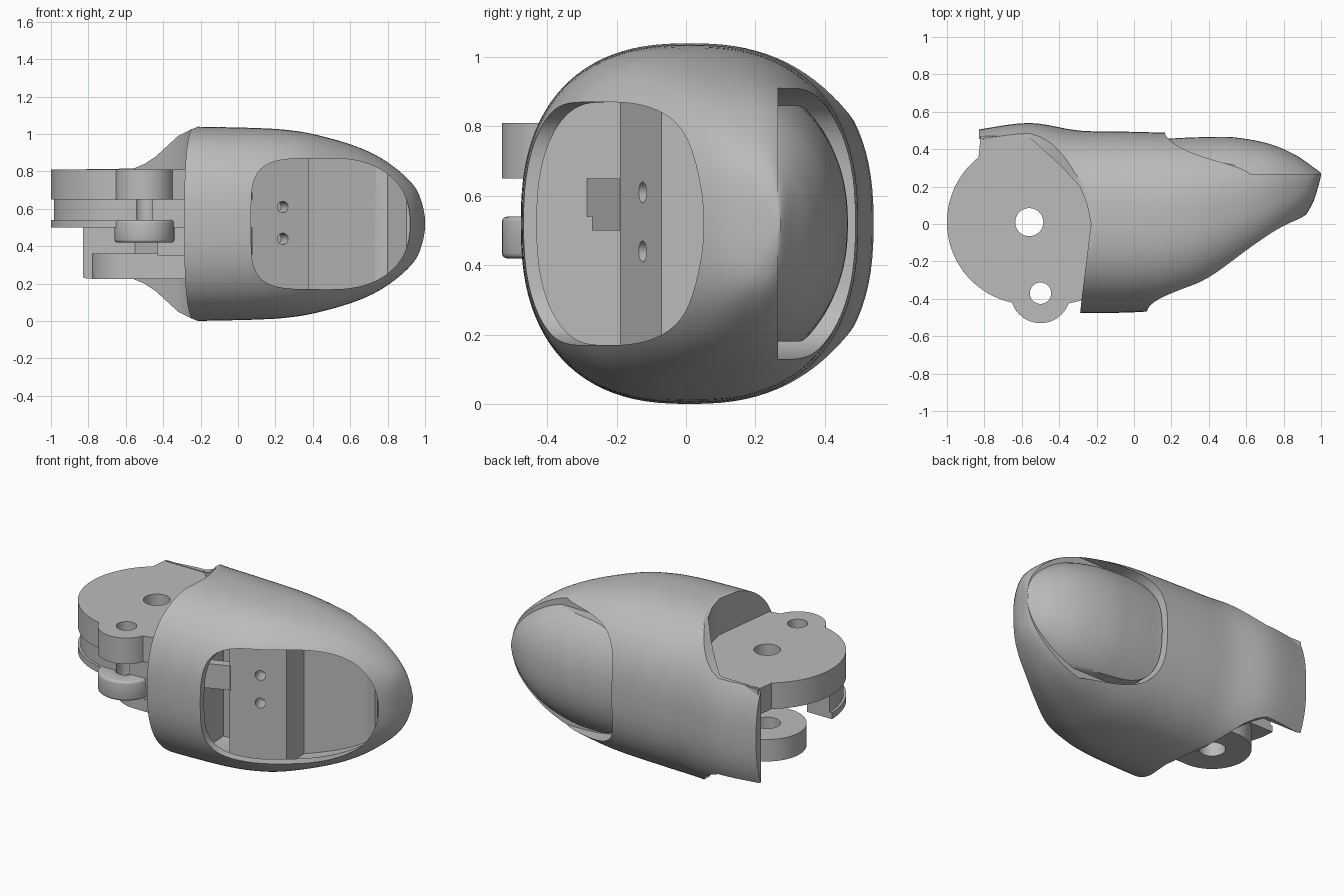
import bpy, bmesh, math
from mathutils import Vector

if "Cube" in bpy.data.objects:
    bpy.data.objects.remove(bpy.data.objects["Cube"])

grey = bpy.data.materials.new("plain grey")
grey.use_nodes = True
grey.diffuse_color = (0.5, 0.5, 0.5, 1)
grey.node_tree.nodes["Principled BSDF"].inputs["Base Color"].default_value = (0.5, 0.5, 0.5, 1)
MID = 0.52  # height of the finger axis


def solid(name, rings):
    """Closed skin through a list of equal rings, capped at both ends."""
    bm = bmesh.new()
    loops = [[bm.verts.new(p) for p in r] for r in rings]
    n = len(loops[0])
    for a, b in zip(loops, loops[1:]):
        for i in range(n):
            j = (i + 1) % n
            bm.faces.new((a[i], a[j], b[j], b[i]))
    bm.faces.new(loops[0][::-1])
    bm.faces.new(loops[-1])
    bmesh.ops.recalc_face_normals(bm, faces=bm.faces)
    me = bpy.data.meshes.new(name)
    bm.to_mesh(me)
    bm.free()
    ob = bpy.data.objects.new(name, me)
    bpy.context.collection.objects.link(ob)
    me.materials.append(grey)
    return ob


def slab(name, outline, lo, hi):
    """Outline in x, y extruded in z."""
    return solid(name, [[(x, y, z) for x, y in outline] for z in (lo, hi)])


def punch(name, outline, lo, hi):
    """Outline in x, z extruded in y."""
    return solid(name, [[(x, y, z) for x, z in outline] for y in (lo, hi)])


def arc(cx, cy, r, a0, a1, n=40):
    return [(cx + r * math.cos(math.radians(a0 + (a1 - a0) * i / n)),
             cy + r * math.sin(math.radians(a0 + (a1 - a0) * i / n))) for i in range(n + 1)]


def disc(cx, cy, r):
    return arc(cx, cy, r, 0, 360)[:-1]


def super_loop(cx, cz, a, b, left, right, n=96):
    """Rounded outline whose two halves have their own squareness."""
    pts = []
    for i in range(n):
        t = math.tau * i / n
        c, s = math.cos(t), math.sin(t)
        e = 2 / (right if c > 0 else left)
        pts.append((cx + a * math.copysign(abs(c) ** e, c), cz + b * math.copysign(abs(s) ** e, s)))
    return pts


def apply(ob, mod):
    bpy.context.view_layer.objects.active = ob
    bpy.ops.object.modifier_apply(modifier=mod.name)


def combine(ob, cutter, how="DIFFERENCE"):
    m = ob.modifiers.new("cut", "BOOLEAN")
    m.operation, m.solver, m.object = how, "EXACT", cutter
    apply(ob, m)
    bpy.data.objects.remove(cutter)


def finish(ob, bevel=0):
    if bevel:
        m = ob.modifiers.new("soft edge", "BEVEL")
        m.width, m.segments, m.limit_method, m.angle_limit = bevel, 3, "ANGLE", 0.8
        apply(ob, m)
    bpy.ops.object.select_all(action="DESELECT")
    ob.select_set(True)
    bpy.context.view_layer.objects.active = ob
    bpy.ops.object.shade_smooth_by_angle(angle=math.radians(35))


# Fingertip stations: x, front y, back y, half height
STATIONS = [Vector(s) for s in (
    (-.83, -.475, .505, .52), (-.56, -.475, .54, .52), (-.3, -.475, .50, .52),
    (-.1, -.475, .495, .517), (.1, -.465, .49, .512), (.25, -.435, .485, .503),
    (.4, -.38, .475, .48), (.6, -.25, .455, .425), (.75, -.13, .42, .36),
    (.87, -.015, .365, .275), (.95, .1, .31, .19), (.985, .2, .285, .105), (1, .26, .272, .03))]


def finger(name, wall=0, sink=0, squeeze=1, power=2.45):
    rows, n = [], len(STATIONS)
    for i in range(n - 1):
        p0, p1, p2, p3 = (STATIONS[min(max(k, 0), n - 1)] for k in range(i - 1, i + 3))
        for k in range(5):
            t = k / 5
            rows.append(p1 + (p2 - p0) * t / 2 + (2 * p0 - 5 * p1 + 4 * p2 - p3) * t * t / 2
                        + (3 * p1 - p0 - 3 * p2 + p3) * t ** 3 / 2)
    rows.append(STATIONS[-1])
    rings = []
    for x, y0, y1, h in rows:
        y1 -= sink * min(max((.5 - x) / .3, 0), 1)
        if h < wall * 2:
            continue
        loop = super_loop((y0 + y1) / 2, MID, (y1 - y0) / 2 - wall, h * squeeze - wall, power, power)
        rings.append([(x - wall, y, z) for y, z in loop])
    return solid(name, rings)


# Fingertip shell
body = finger("fingertip_shell")
inner_edge = [(-.28, -.4), (-.23, 0), (-.25, .1), (-.29, .2), (-.38, .3), (-.55, .455)]
combine(body, slab("joint_cut", [(-1.2, -.7), (-.31, -.7)] + inner_edge + [(-1.2, .455)], -.2, 1.3))
for side in (1, -1):  # shoulders of the rear flap
    edge = [(-.2, .525), (-.25, .505), (-.32, .47), (-.44, .36), (-.5, .32), (-.56, .295), (-1.2, .29)]
    pts = [(x, MID + side * z) for x, z in edge + [(-1.2, .8), (-.2, .8)]]
    combine(body, punch("shoulder_cut", pts, -.8, .8))

# Hollow pad around a sloped mounting plate, with a deeper pocket beyond it
cavity = finger("cavity", wall=.035)
plan = [(-.17, -.9), (-.17, .1), (.06, .1), (.075, -.19), (.38, -.07), (.38, .1), (.74, .2),
        (.8, .19), (.9, .07), (1.1, .06), (1.1, -.9)]
combine(cavity, slab("cavity_plan", plan, -.2, 1.3), "INTERSECT")
combine(body, cavity)
window = super_loop(.495, MID, .425, .35, 4.5, 2.3)
pocket = slab("pocket", plan[3:], -.2, 1.3)
combine(pocket, punch("window_core", window, -.8, .3), "INTERSECT")
combine(body, punch("window_cut", window, -.9, -.2))
combine(body, pocket)
for z in (.44, .61):  # screw holes
    along, out = Vector((.93, .37, 0)), Vector((.37, -.93, 0))
    base = Vector((.24, -.125, z))
    combine(body, solid("screw_cut", [[base + along * u + Vector((0, 0, v)) + out * d
                                       for u, v in disc(0, 0, .03)] for d in (-.1, .06)]))

# Nail bed and nail
combine(body, punch("nail_bed_cut", super_loop(.665, MID, .5, .39, 4, 4), .265, .9))
finish(body)
nail = finger("nail", sink=.03, squeeze=.92, power=2.2)
combine(nail, punch("nail_outline", super_loop(.665, MID, .487, .34, 5, 5), .255, .9), "INTERSECT")
finish(nail)


def pin_hole(ob):
    combine(ob, slab("pin_cut", disc(PX, PY, .057), .1, 1))


# Joint: upper plate, crescent wall, lugs and tongue around the hinge axis
AX, AY, PX, PY = -.56, .01, -.5, -.37
upper = slab("hinge_plate", arc(AX, AY, .44, 128, 258) + arc(PX, PY, .16, 200, 340)
             + [(x + .04, y) for x, y in inner_edge[:-1]] + [(-.52, .47), (-.82, .47)], .65, .81)
combine(upper, slab("axle_cut", disc(AX, AY, .075), .5, 1))
pin_hole(upper)
finish(upper)
for name, r, lo, hi in (("slot_wall", .425, .54, .65), ("lower_rim", .44, .5, .54)):
    wall = slab(name, arc(AX, AY, r, 180, 262) + [(-.27, -.4), (-.27, -.22)]
                + arc(AX, AY, .27, 285, 180), lo, hi)
    pin_hole(wall)
    finish(wall)
lug = slab("lower_lug", disc(PX, PY, .16), .42, .54)
pin_hole(lug)
finish(lug, .015)
finish(slab("lug_support", [(-.43, -.3), (-.25, -.3), (-.25, -.12), (-.43, -.12)], .35, .5))
tongue = slab("hinge_tongue", arc(AX, AY, .22, 90, 270) + [(-.22, -.21), (-.22, .23)], .225, .36)
combine(tongue, slab("axle_cut", disc(AX, AY, .075), 0, .6))
finish(tongue)

# Arm running from the mounting plate back to the joint
finish(slab("plate_arm", [(-.3, -.335), (.08, -.19), (.08, -.13), (-.3, -.275)], .54, .65))
finish(slab("plate_arm_step", [(-.13, -.27), (.08, -.19), (.08, -.13), (-.13, -.21)], .5, .54))
